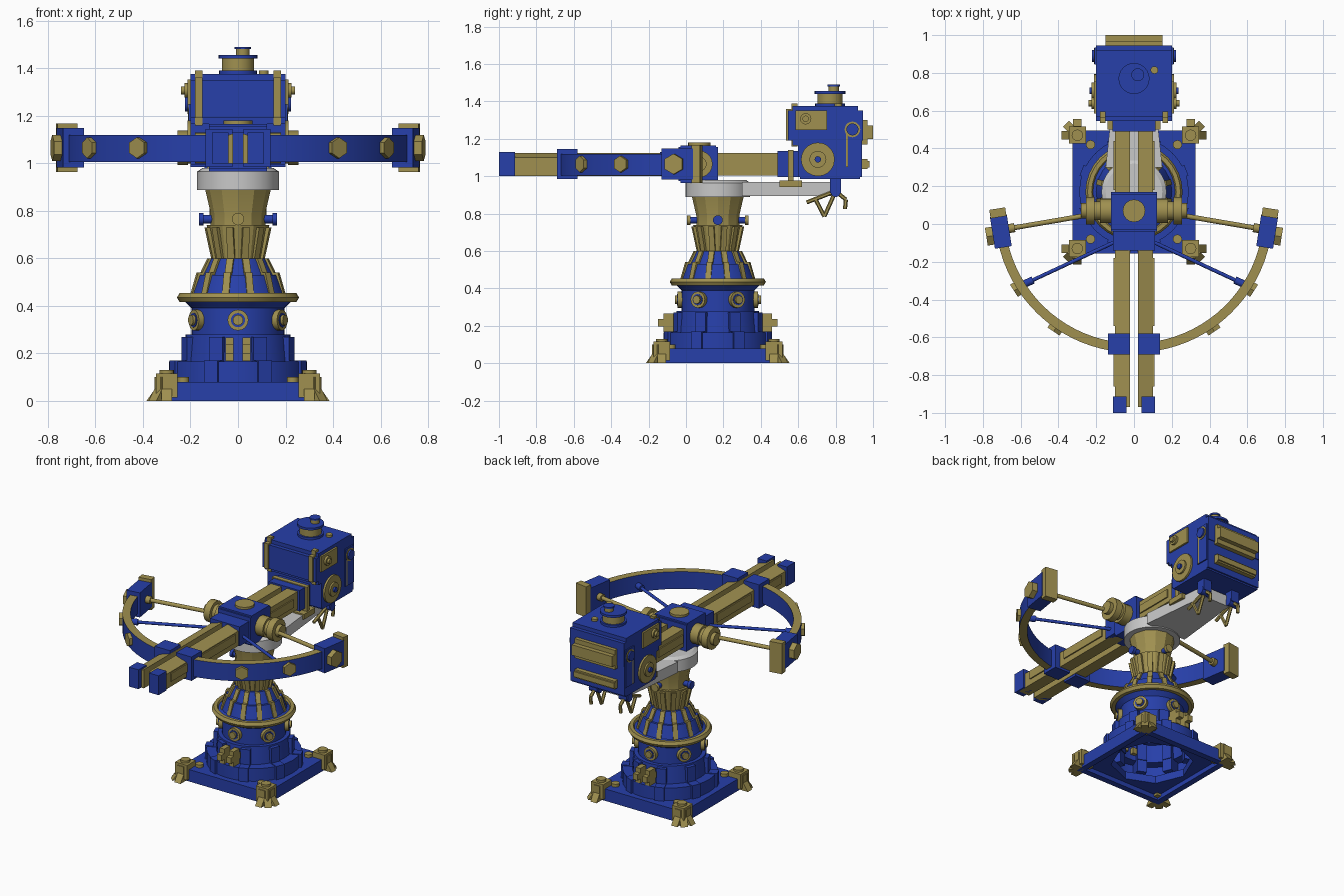
import bpy, bmesh
from math import sin, cos, pi, radians
from mathutils import Matrix, Vector

cube = bpy.data.objects.get("Cube")
if cube:
    bpy.data.objects.remove(cube)


def material(name, *rgb):
    colour = (*rgb, 1)
    mat = bpy.data.materials.new(name)
    mat.use_nodes = True
    mat.diffuse_color = colour
    mat.node_tree.nodes["Principled BSDF"].inputs["Base Color"].default_value = colour
    return mat


BLUE = material("royal blue", .02, .05, .4)
GOLD = material("old gold", .35, .28, .08)
GREY = material("light grey", .58, .58, .58)
IDENTITY = Matrix.Identity(4)
SIDES = {"left": IDENTITY, "right": Matrix.Scale(-1, 4, (1, 0, 0))}
COLUMN = Matrix.Translation((0, .17, 0))
built = []


def make(name, mat, bm, frame):
    bm.transform(frame)
    bmesh.ops.recalc_face_normals(bm, faces=bm.faces)
    mesh = bpy.data.meshes.new(name)
    bm.to_mesh(mesh)
    bm.free()
    mesh.materials.append(mat)
    ob = bpy.data.objects.new(name, mesh)
    bpy.context.collection.objects.link(ob)
    built.append(ob)
    return ob


def loft(name, mat, rings, frame=IDENTITY, caps=True, closed=False):
    bm = bmesh.new()
    loops = [[bm.verts.new(point) for point in ring] for ring in rings]
    following = loops[1:] + (loops[:1] if closed else [])
    for low, high in zip(loops, following):
        for i in range(len(low)):
            bm.faces.new((low[i - 1], low[i], high[i], high[i - 1]))
    if caps and not closed:
        bm.faces.new(loops[0])
        bm.faces.new(loops[-1])
    return make(name, mat, bm, frame)


def circle(radius, z, segments, square=False):
    ring = []
    for k in range(segments):
        c, s = cos(2 * pi * k / segments), sin(2 * pi * k / segments)
        reach = radius / max(abs(c), abs(s)) if square else radius
        ring.append((c * reach, s * reach, z))
    return ring


def lathe(name, mat, profile, segments=32, **options):
    return loft(name, mat, [circle(r, z, segments) for r, z in profile], COLUMN, **options)


def prism(name, mat, outline, width, frame):
    return loft(name, mat, [[(x, y, z) for y, z in outline] for x in (-width / 2, width / 2)], frame)


def block(name, mat, centre, size, frame=IDENTITY, bevel=0):
    """Box whose edges along x may be bevelled."""
    bm = bmesh.new()
    bmesh.ops.create_cube(bm, size=1)
    bm.transform(Matrix.Translation(centre) @ Matrix.Diagonal((*size, 1)))
    if bevel:
        along = [e for e in bm.edges if abs(e.verts[0].co.x - e.verts[1].co.x) > bevel]
        bmesh.ops.bevel(bm, geom=along, offset=bevel, segments=2, affect='EDGES')
    return make(name, mat, bm, frame)


def rod(name, mat, start, end, radius, segments=16, frame=IDENTITY):
    start, end = Vector(start), Vector(end)
    bm = bmesh.new()
    bmesh.ops.create_cone(bm, cap_ends=True, segments=segments, radius1=radius,
                          radius2=radius, depth=(end - start).length)
    turn = (end - start).to_track_quat('Z', 'Y').to_matrix().to_4x4()
    return make(name, mat, bm, frame @ Matrix.Translation((start + end) / 2) @ turn)


def around(count, offset=0):
    """Frames evenly spaced about the column, offset in steps."""
    return [COLUMN @ Matrix.Rotation(2 * pi * (k + offset) / count, 4, 'Z') for k in range(count)]


def ribs(name, low_radius, low, high_radius, high):
    depth = .03
    outline = ((low_radius - depth, low), (low_radius, low), (high_radius, high), (high_radius - depth, high))
    for frame in around(12, .5):
        prism(name, GOLD, outline, depth, frame)


# Base plate with recessed underside and octagonal opening
PLATE, HALF, HOLE = .08, .325, .25
outer = [circle(HALF, z, 8, square=True) for z in (PLATE, 0)]
recess = [circle(HALF - .04, z, 8, square=True) for z in (0, .03)]
hole = [circle(HOLE, z, 8) for z in (.03, PLATE)]
loft("base_plate", BLUE, outer + recess + hole, COLUMN, closed=True)

# Feet with toes and bolts
for sx in (-1, 1):
    for sy in (-1, 1):
        corner = COLUMN @ Matrix.Translation((sx * .3, sy * .3, 0)) @ Matrix.Diagonal((sx, sy, 1, 1))
        block("foot_block", GOLD, (0, 0, .065), (.09, .09, .1), corner)
        rod("foot_bolt", GOLD, (0, 0, .1), (0, 0, .13), .03, frame=corner)
        rod("plate_bolt", GOLD, (-.07, -.05, PLATE), (-.07, -.05, .1), .024, frame=corner)
        for turn in (0, pi / 4, pi / 2):
            prism("foot_toe", GOLD, ((0, 0), (.085, 0), (.05, .05), (.05, .1), (0, .1)), .045,
                  corner @ Matrix.Rotation(-turn, 4, 'Z'))

# Pedestal drums, flared rim and ribbed cone
STEP, SHOULDER, RIM = .165, .28, .435
lathe("pedestal", BLUE, ((.29, PLATE), (.29, STEP), (.23, STEP), (.22, SHOULDER), (.195, SHOULDER),
                         (.195, .39), (.24, RIM)), caps=False)
tube = [(.235 + .022 * cos(k * pi / 3), RIM + .022 * sin(k * pi / 3)) for k in range(6)]
lathe("rim", GOLD, tube, closed=True)
lathe("cone", BLUE, ((.235, RIM), (.2, .45), (.17, .53), (.155, .53), (.12, .6)))
ribs("cone_lower_rib", .208, RIM, .177, .54)
ribs("cone_upper_rib", .165, .53, .13, .6)
for frame in around(8, .5):
    block("drum_rib", BLUE, (0, .25, .125), (.06, .1, .09), frame)
    block("drum_strip", BLUE, (0, .22, .215), (.06, .05, .11), frame)

# Round portholes on the drum
for frame in around(6):
    for part, mat, radius, reach in (("ring", GOLD, .044, .215), ("gap", BLUE, .03, .218), ("stud", GOLD, .022, .23)):
        rod("porthole_" + part, mat, (0, .18, .34), (0, reach, .34), radius, frame=frame)

# Paired fins at front and back
for frame in around(2):
    for x in (-.035, .035):
        block("fin", GOLD, (x, .26, .217), (.034, .12, .1), frame, bevel=.03)

# Neck with cross knobs
lathe("neck", GOLD, ((.105, .6), (.132, .74), (.115, .74), (.115, .79), (.138, .89)), 12)
ribs("neck_rib", .113, .6, .142, .73)
for k, frame in enumerate(around(4)):
    rod("knob_stem", BLUE, (0, .1, .765), (0, .15, .765), .018, frame=frame)
    rod("knob_cap", BLUE if k % 2 else GOLD, (0, .145, .765), (0, .165, .765), .026, frame=frame)

# Grey turntable and tapering rear arm
lathe("turntable", GREY, ((.172, .888), (.172, .965), (.15, .98)))
loft("rear_arm", GREY, [[(-.15, .3, z), (.15, .3, z), (.1, .78, z), (-.1, .78, z)] for z in (.895, .968)])

# Central carriage, cap and rear bracket
AIM = 1.065
block("carriage", BLUE, (0, .065, AIM), (.245, .21, .2), bevel=.01)
block("carriage_nose", BLUE, (0, -.08, AIM), (.22, .12, .13))
rod("carriage_cap", GOLD, (0, .07, AIM), (0, .07, 1.18), .06)
block("rear_bracket", BLUE, (0, .55, AIM), (.23, .12, .14))
block("bracket_foot", GOLD, (0, .56, .96), (.28, .12, .035))
block("bracket_post", GOLD, (0, .56, 1.05), (.26, .03, .18))

# Cabin body with rear panels
WALL, BACK = .2, .945
block("cabin_top", BLUE, (0, .745, 1.27), (2 * WALL, .4, .21), bevel=.025)
block("cabin_base", BLUE, (0, .77, 1.1), (2 * WALL, .34, .23), bevel=.01)
block("rear_hatch", GOLD, (0, BACK, 1.235), (.3, .11, .13), bevel=.03)
block("rear_bumper", GOLD, (0, BACK, AIM), (.3, .07, .055), bevel=.01)

# Roof turret and vent
def roof(name, mat, x, y, radius, low, high):
    rod(name, mat, (x, y, low), (x, y, high), radius, 24)


ROOF, LID, TURRET = 1.37, 1.44, .77
roof("turret_base", BLUE, 0, TURRET, .08, ROOF, 1.39)
roof("turret_drum", GOLD, 0, TURRET, .068, ROOF, LID)
roof("turret_lid", BLUE, 0, TURRET, .082, LID, LID + .015)
roof("turret_neck", GOLD, .02, .79, .028, LID, 1.48)
roof("turret_cap", BLUE, .02, .79, .034, 1.48, 1.49)
roof("roof_vent", GOLD, .108, .815, .02, ROOF, 1.39)

BOW_CENTRE = Vector((0, .054, AIM))


def on_bow(angle, radius, height=0):
    return BOW_CENTRE + Vector((radius * sin(angle), -radius * cos(angle), height))


TIP = Matrix.Translation((.705, -.04, AIM)) @ Matrix.Rotation(radians(-9), 4, 'Z')
for side, mirror in SIDES.items():
    tip = mirror @ TIP

    def side_stud(part, mat, y, z, radius, out):
        rod(f"{side}_{part}", mat, (WALL - .01, y, z), (WALL + out, y, z), radius, 20, mirror)

    # Twin rails with sloped tops, side strips, end caps and collars
    section = ((.02, 1), (.1, 1), (.1, 1.1), (.02, 1.125))
    loft(side + "_front_rail", GOLD, [[(x, y, z) for x, z in section] for y in (-.97, -.03)], mirror)
    block(side + "_rear_rail", GOLD, (.06, .32, AIM), (.08, .36, .12), mirror)
    for y, length in ((-.73, .26), (-.36, .36), (.31, .26)):
        block(side + "_rail_strip", GOLD, (.1, y, AIM), (.016, length, .055), mirror)
    block(side + "_rail_cap", BLUE, (.075, -.957, AIM), (.07, .086, .13), mirror)
    block(side + "_bow_collar", BLUE, (.08, -.635, AIM), (.115, .11, .16), mirror)

    # Curved bow: blue sides, gold edges, hexagonal bolts
    rings = []
    for step in range(19):
        angle = radians(5 + step * 13 / 3)
        corners = ((.685, -.06), (.735, -.06), (.735, .055), (.685, .055))
        rings.append([on_bow(angle, r, h) for r, h in corners])
    bow = loft(side + "_bow", BLUE, rings, mirror)
    bow.data.materials.append(GOLD)
    for face in bow.data.polygons:
        face.material_index = int(abs(face.normal.z) > .5)
    for angle in (.6, 1):
        rod(side + "_bow_bolt", GOLD, on_bow(angle, .72), on_bow(angle, .755), .044, 6, mirror)

    # Bow tip
    block(side + "_tip_block", BLUE, (0, 0, 0), (.09, .17, .165), tip)
    block(side + "_tip_plate", GOLD, (0, .1, 0), (.085, .046, .205), tip)
    rod(side + "_tip_bolt", GOLD, (.04, -.015, 0), (.08, -.015, 0), .055, 6, tip)

    # Tension rod, strut and stepped hub
    eye = Vector((.665, -.025, AIM))
    hub = Vector((.11, .07, AIM))
    rod(side + "_tension_rod", GOLD, hub, eye, .013, frame=mirror)
    rod(side + "_rod_end", GOLD, eye.lerp(hub, .06), eye, .024, frame=mirror)
    root, anchor = Vector((.08, -.085, 1.05)), Vector((.585, -.32, 1.05))
    rod(side + "_strut", BLUE, root, anchor, .01, frame=mirror)
    rod(side + "_strut_end", BLUE, anchor.lerp(root, .1), anchor, .02, frame=mirror)
    for start, length, radius in ((0, .07, .065), (.07, .03, .05), (.1, .045, .072), (.14, .03, .04)):
        base = hub + Vector((start, 0, 0))
        rod(side + "_hub", GOLD, base, base + Vector((length, 0, 0)), radius, 20, mirror)

    # Cabin side fittings
    block(side + "_cabin_strap", GOLD, (.165, .58, 1.275), (.03, .09, .23), mirror, bevel=.03)
    block(side + "_side_panel", GOLD, (WALL, .67, 1.3), (.024, .17, .105), mirror)
    side_stud("panel_knob", GOLD, .64, 1.307, .03, .026)
    side_stud("panel_knob_tip", GOLD, .64, 1.307, .017, .04)
    side_stud("wheel", GOLD, .705, 1.09, .09, .013)
    side_stud("wheel_hub", GOLD, .705, 1.09, .045, .024)
    side_stud("wheel_pin", BLUE, .705, 1.09, .017, .036)
    block(side + "_side_plate", BLUE, (WALL, .89, 1.175), (.016, .09, .25), mirror)
    side_stud("valve_ring", GOLD, .89, 1.25, .042, .012)
    side_stud("valve", BLUE, .89, 1.25, .032, .022)
    rod(side + "_side_pipe", GOLD, (WALL, .86, 1.25), (WALL, .86, 1.05), .01, frame=mirror)

    # Gripper claw under the cabin
    block(side + "_claw_mount", BLUE, (.11, .8, .95), (.06, .06, .08), mirror)
    rod(side + "_claw_pivot", BLUE, (.075, .8, .915), (.145, .8, .915), .026, frame=mirror)
    pivot, tooth, elbow, knuckle, hook = (.8, .92), (.645, .86), (.74, .785), (.855, .875), (.85, .825)
    middle = Vector(pivot).lerp(Vector(tooth), .7)
    for start, end in ((pivot, tooth), (middle, elbow), (pivot, elbow), (pivot, knuckle), (knuckle, hook)):
        rod(side + "_claw_finger", GOLD, (.11, *start), (.11, *end), .011, 6, mirror)

# Smooth only the gentle curves
bpy.ops.object.select_all(action='DESELECT')
for ob in built:
    ob.select_set(True)
bpy.context.view_layer.objects.active = built[0]
bpy.ops.object.shade_smooth_by_angle(angle=radians(24))
